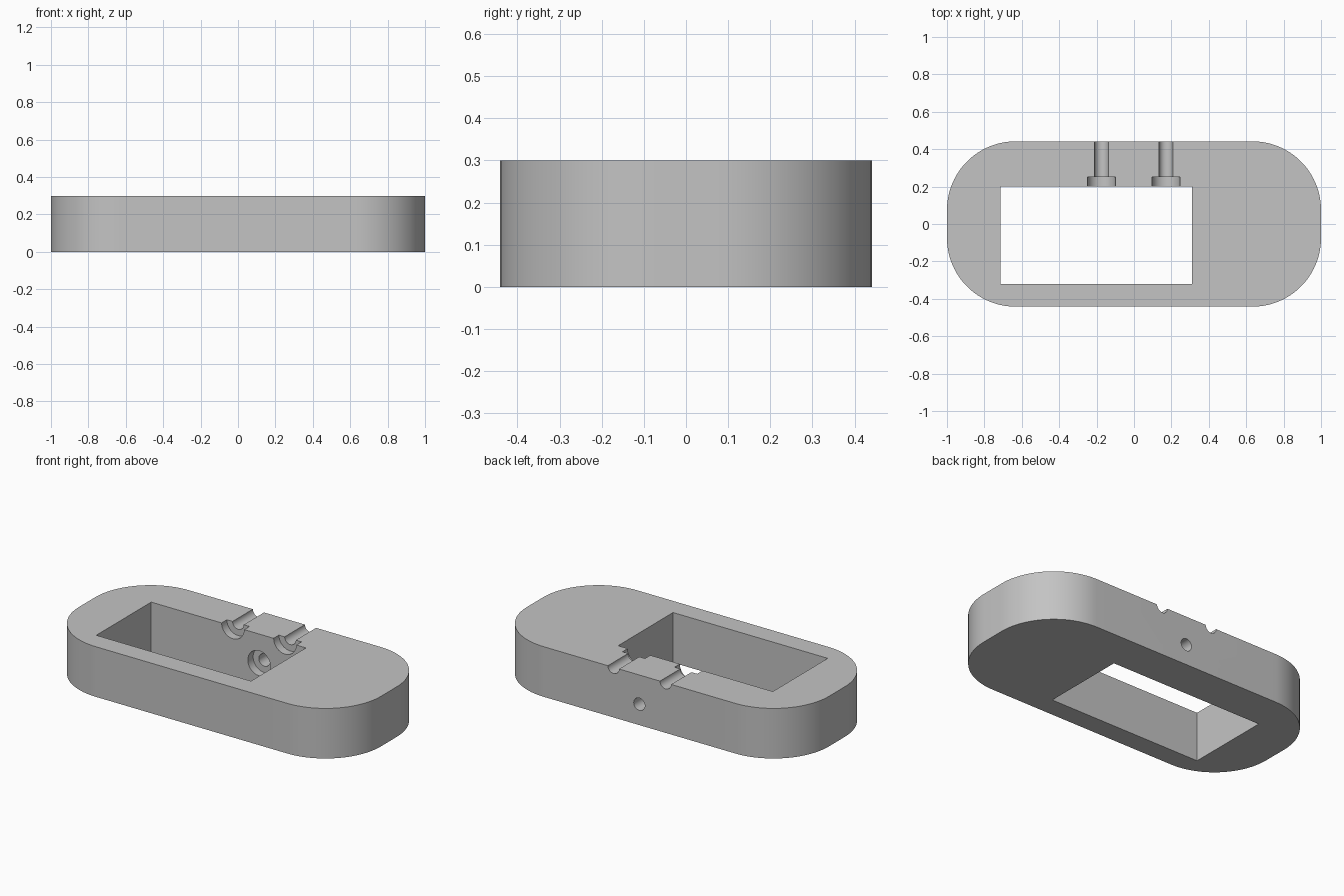
import bpy, math

if "Cube" in bpy.data.objects:
    bpy.data.objects.remove(bpy.data.objects["Cube"], do_unlink=True)

HEIGHT = 0.3
HALF_X, HALF_Y, CORNER = 1.0, 0.442, 0.367
WALL_Y = 0.2          # inner face of the drilled wall
STEPS = 24            # segments per rounded corner

grey = bpy.data.materials.new("plain grey")
grey.use_nodes = True
colour = (0.55, 0.55, 0.55, 1)
grey.diffuse_color = colour
grey.node_tree.nodes["Principled BSDF"].inputs["Base Color"].default_value = colour


def prism(name, outline, low, high):
    """Closed upright prism from a counter-clockwise outline."""
    n = len(outline)
    verts = [(x, y, z) for z in (low, high) for x, y in outline]
    faces = [tuple(reversed(range(n))), tuple(range(n, 2 * n))]
    faces += [(i, (i + 1) % n, n + (i + 1) % n, n + i) for i in range(n)]
    mesh = bpy.data.meshes.new(name)
    mesh.from_pydata(verts, [], faces)
    mesh.materials.append(grey)
    obj = bpy.data.objects.new(name, mesh)
    bpy.context.collection.objects.link(obj)
    return obj


def drill(name, x, z, radius, start, end):
    """Cylinder cutter running along y."""
    bpy.ops.mesh.primitive_cylinder_add(
        vertices=32, radius=radius, depth=end - start,
        location=(x, (start + end) / 2, z), rotation=(math.pi / 2, 0, 0))
    obj = bpy.context.object
    obj.name = name
    obj.data.materials.append(grey)
    return obj


def cut(target, cutter):
    """Subtract the cutter and throw it away."""
    cutter.hide_render = True
    bpy.ops.object.select_all(action="DESELECT")
    bpy.context.view_layer.objects.active = target
    target.select_set(True)
    mod = target.modifiers.new("cut", "BOOLEAN")
    mod.operation, mod.solver, mod.object = "DIFFERENCE", "EXACT", cutter
    bpy.ops.object.modifier_apply(modifier=mod.name)
    bpy.data.objects.remove(cutter, do_unlink=True)


# Rounded body
outline = []
for quarter, (sx, sy) in enumerate([(1, 1), (-1, 1), (-1, -1), (1, -1)]):
    for i in range(STEPS + 1):
        a = (quarter + i / STEPS) * math.pi / 2
        outline.append((sx * (HALF_X - CORNER) + CORNER * math.cos(a),
                        sy * (HALF_Y - CORNER) + CORNER * math.sin(a)))
body = prism("rounded_body", outline, 0, HEIGHT)

# Rectangular window right through
x0, x1, y0 = -0.715, 0.31, -0.32
cut(body, prism("window_cutter", [(x0, y0), (x1, y0), (x1, WALL_Y), (x0, WALL_Y)],
                -0.1, HEIGHT + 0.1))

# Two open channels in the top edge and one bolt hole, each counterbored inside
for x, z in [(-0.174, HEIGHT), (0.171, HEIGHT), (0, 0.125)]:
    cut(body, drill("bolt_cutter", x, z, 0.037, WALL_Y - 0.05, HALF_Y + 0.1))
    cut(body, drill("counterbore_cutter", x, z, 0.075, WALL_Y - 0.05, WALL_Y + 0.05))

# Smooth curved walls, crisp edges
bpy.ops.object.select_all(action="DESELECT")
body.select_set(True)
bpy.context.view_layer.objects.active = body
bpy.ops.object.shade_smooth_by_angle(angle=math.radians(30))
